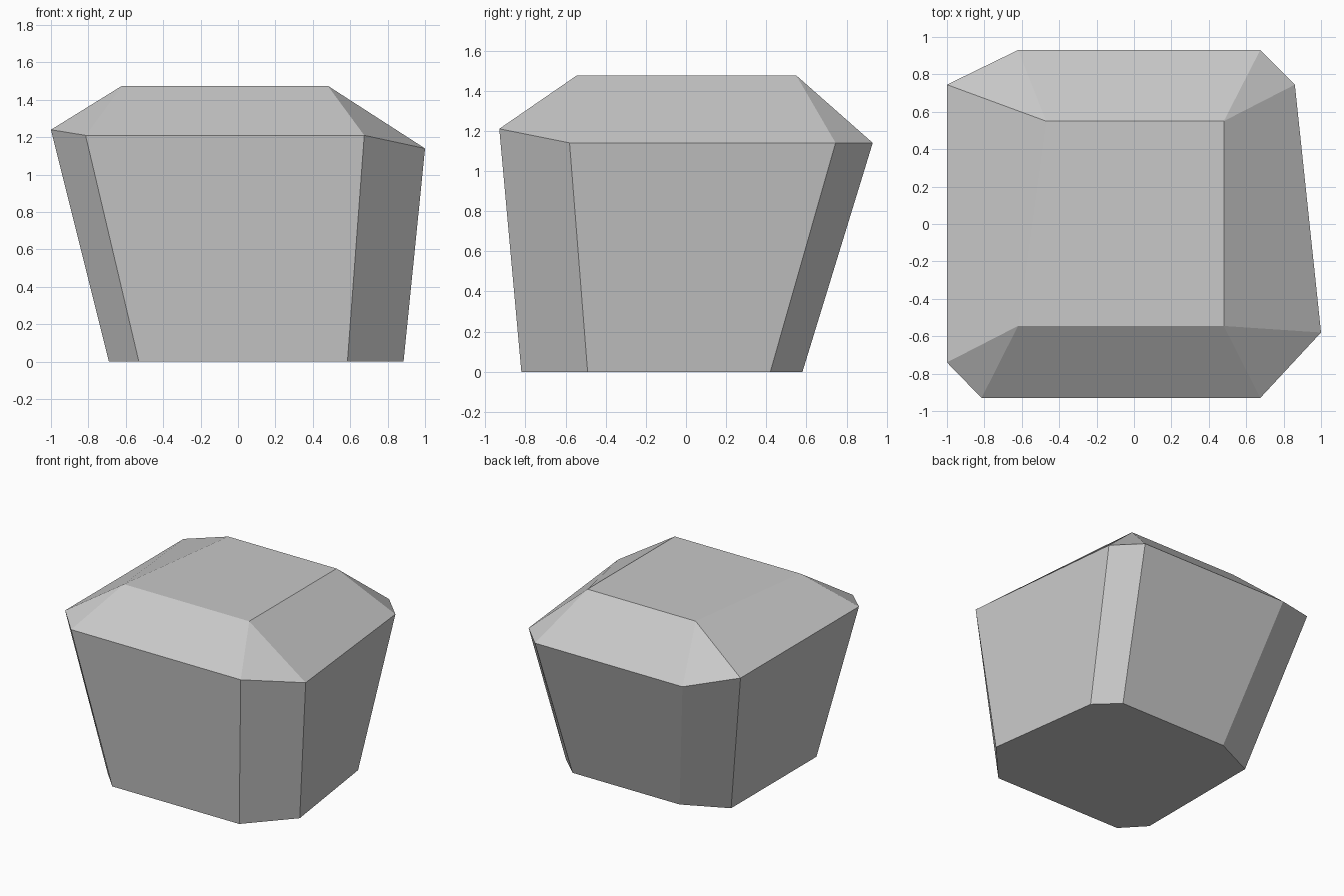
import bpy
import bmesh

cube = bpy.data.objects.get("Cube")
if cube:
    bpy.data.objects.remove(cube, do_unlink=True)

# Plain stone colour
stone = bpy.data.materials.new("stone_grey")
stone.use_nodes = True
grey = (0.58, 0.58, 0.58, 1.0)
stone.diffuse_color = grey
shader = stone.node_tree.nodes["Principled BSDF"]
shader.inputs["Base Color"].default_value = grey
shader.inputs["Roughness"].default_value = 0.9

# Cross-sections, counter-clockwise from the front right corner
base = [(-0.53, -0.82, 0), (0.585, -0.82, 0), (0.885, -0.49, 0), (0.76, 0.42, 0),
        (0.59, 0.58, 0), (-0.35, 0.58, 0), (-0.69, 0.42, 0), (-0.69, -0.65, 0)]
rim = [(-0.815, -0.93, 1.21), (0.675, -0.93, 1.21), (1.0, -0.58, 1.14), (0.86, 0.745, 1.14),
       (0.675, 0.93, 1.14), (-0.62, 0.93, 1.14), (-1.0, 0.745, 1.24), (-1.0, -0.74, 1.24)]
crown = [(-0.62, -0.545, 1.475), (0.48, -0.545, 1.475),
         (0.48, 0.55, 1.475), (-0.47, 0.55, 1.475)]

bm = bmesh.new()
low, mid, top = ([bm.verts.new(p) for p in ring] for ring in (base, rim, crown))

# Underside, tapered walls and flat crown
bm.faces.new(low[::-1])
for i in range(8):
    j = (i + 1) % 8
    bm.faces.new((low[i], low[j], mid[j], mid[i]))
bm.faces.new(top)

# Sloping shoulders: one long face per side and a triangle per corner
for k in range(4):
    a, b, c = 2 * k, 2 * k + 1, (2 * k + 2) % 8
    n = (k + 1) % 4
    bm.faces.new((mid[a], mid[b], top[n], top[k]))
    bm.faces.new((mid[b], mid[c], top[n]))

bmesh.ops.recalc_face_normals(bm, faces=bm.faces)
mesh = bpy.data.meshes.new("rock")
bm.to_mesh(mesh)
bm.free()
mesh.materials.append(stone)
rock = bpy.data.objects.new("rock", mesh)
bpy.context.collection.objects.link(rock)
